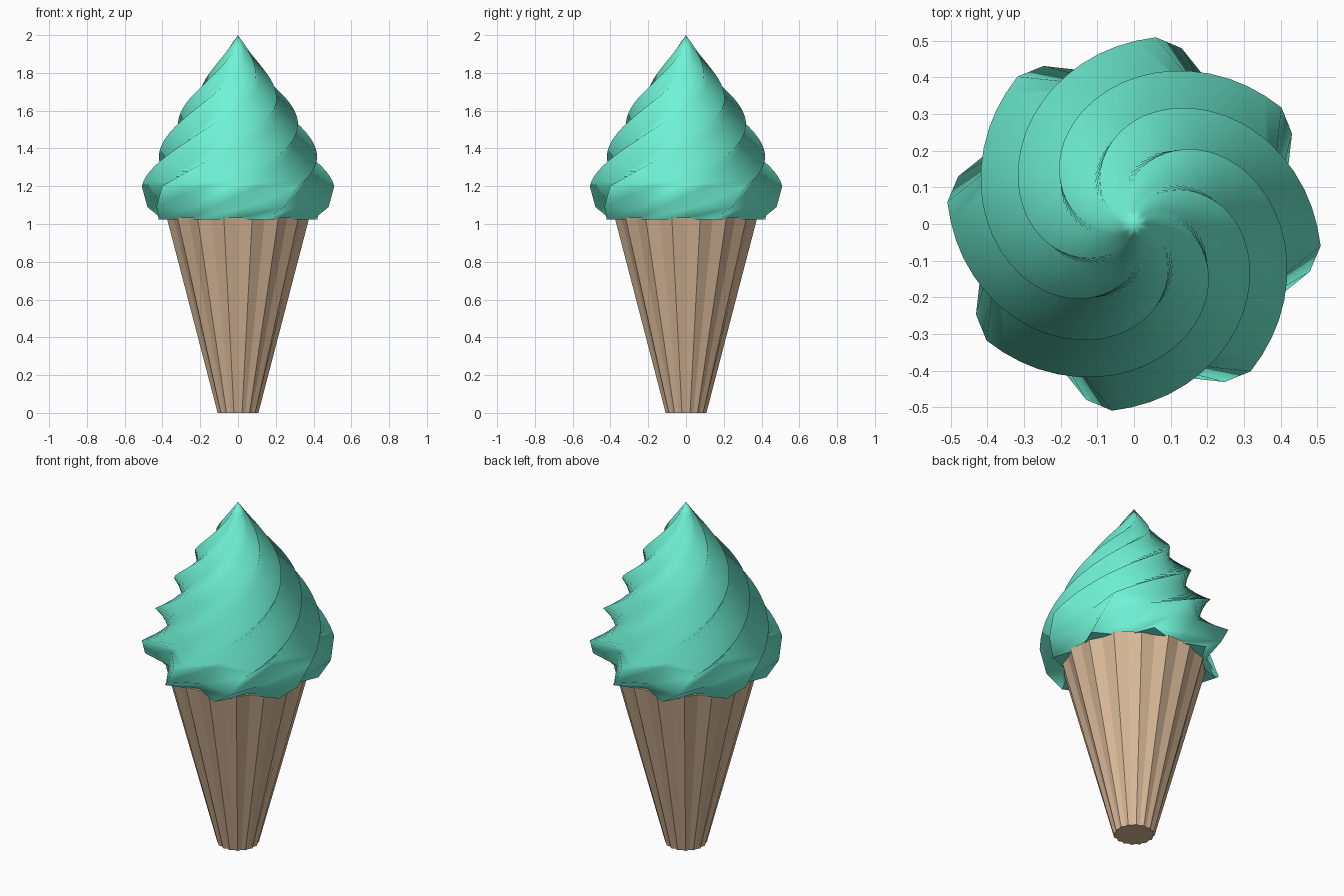
import bpy, bmesh
from math import sin, cos, radians

if "Cube" in bpy.data.objects:
    bpy.data.objects.remove(bpy.data.objects["Cube"])


def material(name, color):
    m = bpy.data.materials.new(name)
    m.diffuse_color = (*color, 1)
    m.use_nodes = True
    m.node_tree.nodes["Principled BSDF"].inputs["Base Color"].default_value = m.diffuse_color
    return m


def lerp(a, b, t):
    return tuple(x + (y - x) * t for x, y in zip(a, b))


def star_loft(name, lobes, rings, mat, apex=None, smooth=False):
    """Skin star-shaped rings given as (z, tip radius, valley radius, turn in degrees)."""
    bm = bmesh.new()
    n = lobes * 2
    loops = []
    for z, tip, valley, turn in rings:
        loop = []
        for i in range(n):
            a = radians(turn + i * 360 / n)
            r = valley if i % 2 else tip
            loop.append(bm.verts.new((r * cos(a), r * sin(a), z)))
        loops.append(loop)
    for lo, hi in zip(loops, loops[1:]):
        for i in range(n):
            j = (i + 1) % n
            bm.faces.new((lo[i], lo[j], hi[j], hi[i]))
    bm.faces.new(loops[0][::-1])
    if apex is None:
        bm.faces.new(loops[-1])
    else:
        top = bm.verts.new((0, 0, apex))
        for i in range(n):
            bm.faces.new((loops[-1][i], loops[-1][(i + 1) % n], top))
    for f in bm.faces:
        f.smooth = smooth and len(f.verts) < 5
    mesh = bpy.data.meshes.new(name)
    bm.to_mesh(mesh)
    bm.free()
    mesh.materials.append(mat)
    ob = bpy.data.objects.new(name, mesh)
    bpy.context.collection.objects.link(ob)
    return ob


# Fluted wafer cone
wafer = material("wafer", (0.70, 0.49, 0.32))
star_loft("wafer_cone", 16,
          [(0, 0.11, 0.10, 11.25), (1.035, 0.385, 0.37, 11.25)], wafer)

# Twisted cream swirl: lower rim, then ridges that turn 180 degrees up to the tip
mint = material("mint_cream", (0.16, 0.90, 0.67))
START = -6.7
rim = [(1.025, 0.445, 0.35, START - 19), (1.09, 0.497, 0.385, START - 8.5)]
profile = [(1.2, 0.513), (1.28, 0.475), (1.37, 0.43), (1.45, 0.388), (1.54, 0.338),
           (1.61, 0.295), (1.67, 0.253), (1.745, 0.195), (1.82, 0.135),
           (1.9, 0.073), (1.965, 0.026)]
swirl = []
for a, b in zip(profile, profile[1:]):
    for k in range(3):
        z, r = lerp(a, b, k / 3)
        swirl.append((z, r, r * 0.77, START + 225 * (z - 1.2)))
star_loft("cream_swirl", 8, rim + swirl, mint, apex=2.0, smooth=True)
